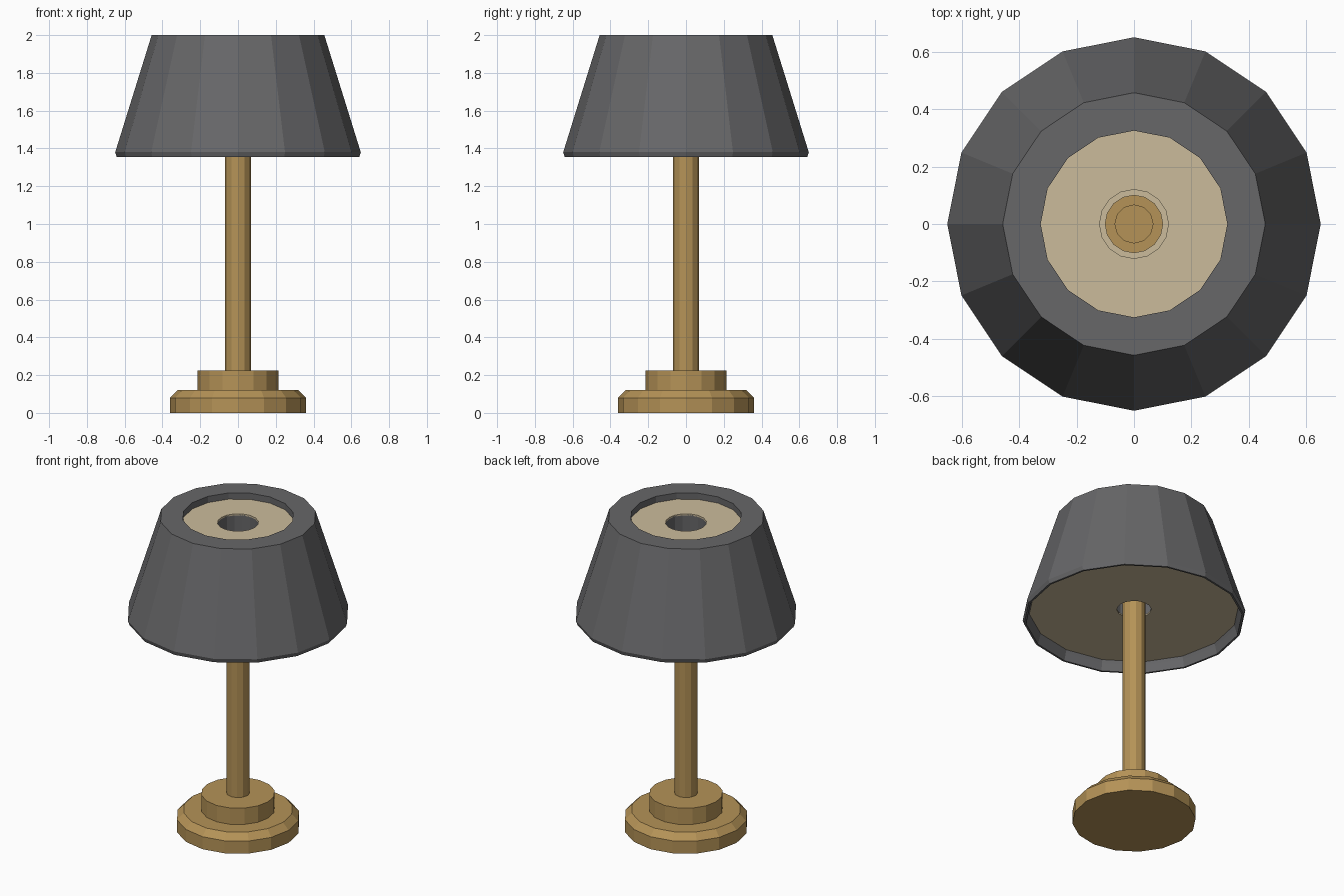
import bpy, bmesh, math

if "Cube" in bpy.data.objects:
    bpy.data.objects.remove(bpy.data.objects["Cube"])


def material(name, rgb):
    m = bpy.data.materials.new(name)
    m.diffuse_color = (*rgb, 1)
    m.use_nodes = True
    m.node_tree.nodes["Principled BSDF"].inputs["Base Color"].default_value = m.diffuse_color
    return m


bronze = material("bronze", (0.46, 0.29, 0.095))
charcoal = material("charcoal", (0.135, 0.135, 0.14))
cream = material("cream", (0.60, 0.50, 0.33))


def lathe(name, profile, mat, sides=16, closed=False, caps=False):
    """Revolve (radius, z) points round the z axis with flat faces."""
    bm = bmesh.new()
    rings = []
    for r, z in profile:
        rings.append([bm.verts.new((r * math.cos(2 * math.pi * i / sides),
                                    r * math.sin(2 * math.pi * i / sides), z))
                      for i in range(sides)])
    pairs = list(zip(rings, rings[1:]))
    if closed:
        pairs.append((rings[-1], rings[0]))
    for a, b in pairs:
        for i in range(sides):
            j = (i + 1) % sides
            bm.faces.new((a[i], a[j], b[j], b[i]))
    if caps:
        bm.faces.new(rings[0][::-1])
        bm.faces.new(rings[-1])
    if closed or caps:
        bmesh.ops.recalc_face_normals(bm, faces=bm.faces)
    me = bpy.data.meshes.new(name)
    bm.to_mesh(me)
    bm.free()
    me.materials.append(mat)
    ob = bpy.data.objects.new(name, me)
    bpy.context.collection.objects.link(ob)
    return ob


# Chamfered foot, step and post
lathe("base", [(0.36, 0), (0.36, 0.08), (0.32, 0.12)], bronze, caps=True)
lathe("base_step", [(0.215, 0.12), (0.215, 0.225)], bronze, caps=True)
lathe("post", [(0.068, 0.225), (0.068, 1.50)], bronze, sides=12, caps=True)

# Hollow shade with a wide flat top rim
lathe("shade", [(0.642, 1.355), (0.65, 1.38), (0.457, 2.0), (0.325, 2.0),
                (0.325, 1.93), (0.44, 1.93), (0.618, 1.40), (0.63, 1.355)],
      charcoal, closed=True)

# Cream discs closing the shade at top and bottom
lathe("top_diffuser", [(0.12, 1.95), (0.12, 1.96), (0.34, 1.96), (0.34, 1.95)],
      cream, closed=True)
lathe("bottom_diffuser", [(0.10, 1.42), (0.10, 1.43), (0.618, 1.43), (0.618, 1.42)],
      cream, closed=True)

# Dark tube lining the central opening
lathe("inner_tube", [(0.12, 1.43), (0.12, 1.955), (0.13, 1.955), (0.13, 1.43)],
      charcoal, closed=True)
